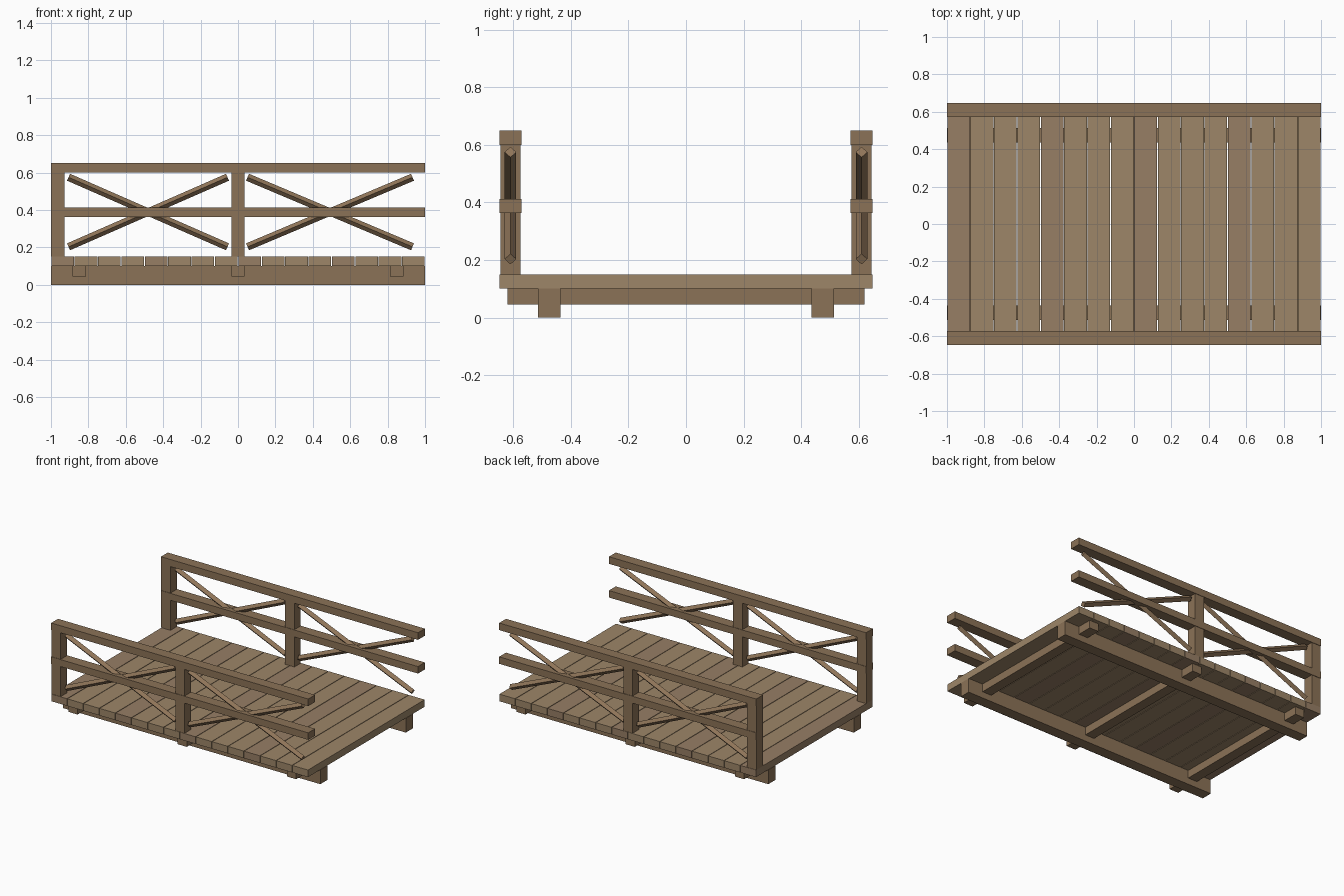
import bpy, bmesh, math
from mathutils import Matrix

if "Cube" in bpy.data.objects:
    bpy.data.objects.remove(bpy.data.objects["Cube"])


def material(name, rgb):
    m = bpy.data.materials.new(name)
    m.diffuse_color = (*rgb, 1)
    m.use_nodes = True
    m.node_tree.nodes["Principled BSDF"].inputs["Base Color"].default_value = m.diffuse_color
    return m


FRAME = material("frame_wood", (0.26, 0.17, 0.095))
PLANK = material("plank_wood", (0.34, 0.24, 0.14))
PLANK_RED = material("plank_wood_reddish", (0.31, 0.21, 0.13))
BRACE = material("brace_wood", (0.28, 0.18, 0.10))


def finish(bm, name, mat):
    me = bpy.data.meshes.new(name)
    bm.to_mesh(me)
    bm.free()
    me.materials.append(mat)
    ob = bpy.data.objects.new(name, me)
    bpy.context.collection.objects.link(ob)
    return ob


def box(name, x, y, z, mat=FRAME):
    """Box from (min, max) ranges."""
    bm = bmesh.new()
    r = (x, y, z)
    size = [b - a for a, b in r]
    mid = [(a + b) / 2 for a, b in r]
    bmesh.ops.create_cube(bm, size=1, matrix=Matrix.Translation(mid) @ Matrix.Diagonal((*size, 1)))
    return finish(bm, name, mat)


def brace(name, x0, z0, x1, z1, y, radius=0.02):
    """Four-sided rod with its edges facing up and sideways."""
    bm = bmesh.new()
    dx, dz = x1 - x0, z1 - z0
    m = Matrix.Translation(((x0 + x1) / 2, y, (z0 + z1) / 2)) @ Matrix.Rotation(math.atan2(dx, dz), 4, 'Y')
    bmesh.ops.create_cone(bm, cap_ends=True, segments=4, radius1=radius, radius2=radius,
                          depth=math.hypot(dx, dz), matrix=m)
    return finish(bm, name, BRACE)


# Deck planks, every fourth one redder
for i in range(16):
    c = -0.9375 + i * 0.125
    box(f"deck_plank_{i + 1}", (c - 0.0605, c + 0.0605), (-0.648, 0.648), (0.10, 0.15),
        PLANK_RED if i % 4 == 0 else PLANK)

# Cross beams under the deck
for i, c in enumerate((-0.85, 0, 0.85)):
    box(f"cross_beam_{i + 1}", (c - 0.036, c + 0.036), (-0.62, 0.62), (0.045, 0.10))

for side, s in (("front", -1), ("back", 1)):
    def span(centre, half):
        return (s * centre - half, s * centre + half)

    # Long bearer beam
    box(f"{side}_bearer", (-1, 1), span(0.475, 0.039), (0, 0.10))
    # Posts: left end and middle only
    box(f"{side}_end_post", (-1, -0.928), span(0.61, 0.035), (0.15, 0.60))
    box(f"{side}_middle_post", (-0.036, 0.036), span(0.61, 0.035), (0.15, 0.60))
    # Handrail and middle rail
    box(f"{side}_top_rail", (-1, 1), span(0.61, 0.038), (0.60, 0.65))
    box(f"{side}_middle_rail", (-1, 1), span(0.61, 0.038), (0.363, 0.412))
    # Crossed braces in each bay
    for bay, a, b in (("left", -0.906, -0.056), ("right", 0.051, 0.933)):
        brace(f"{side}_{bay}_brace_rising", a, 0.203, b, 0.575, s * 0.61)
        brace(f"{side}_{bay}_brace_falling", a, 0.575, b, 0.203, s * 0.61)
